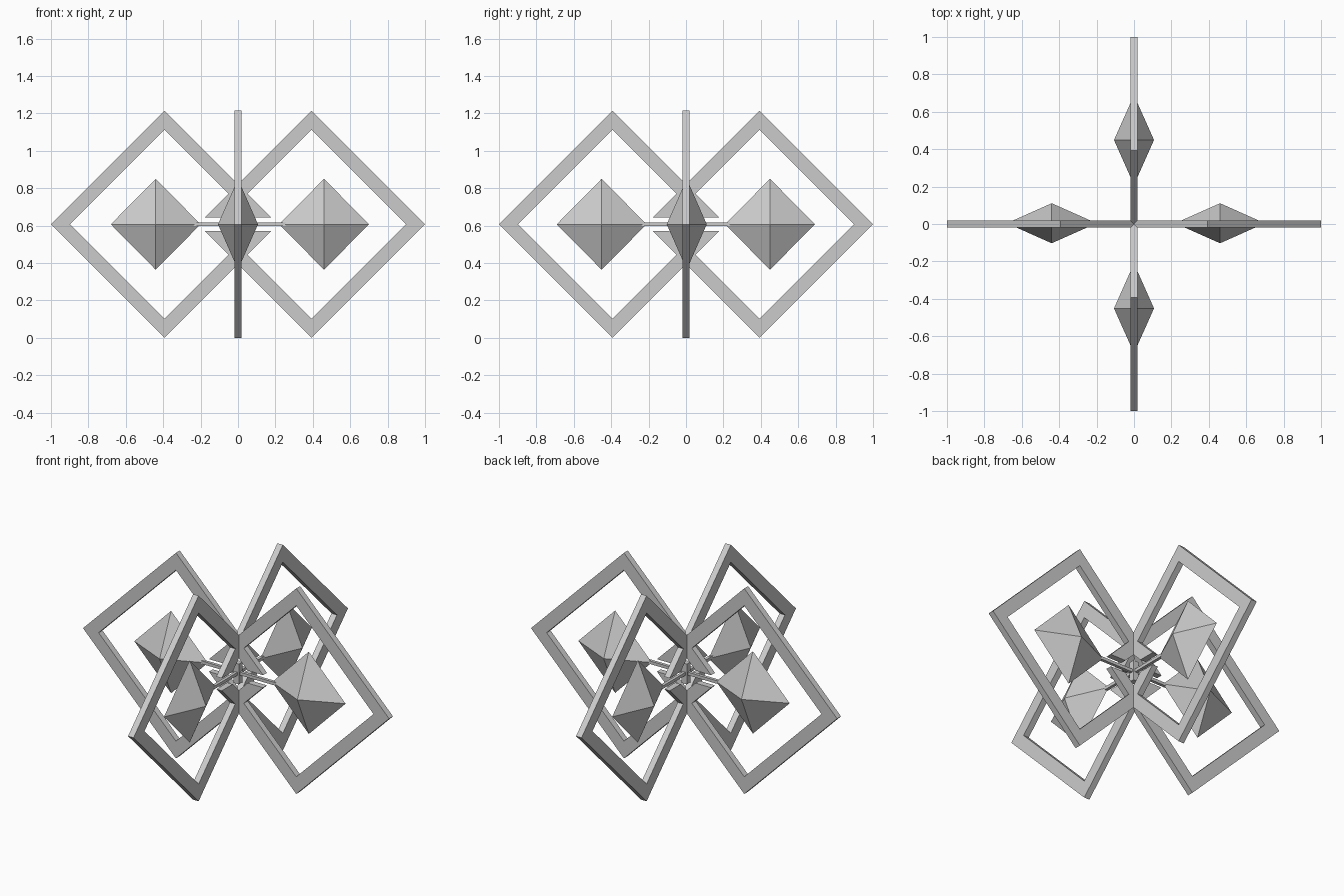
import bpy, bmesh, math
from mathutils import Matrix, Vector

if "Cube" in bpy.data.objects:
    bpy.data.objects.remove(bpy.data.objects["Cube"])

ZC = 0.607           # height of the shared centre
CR, RO, RI = 0.393, 0.607, 0.505   # frame centre offset, outer and inner half diagonals
CUT, HT = 0.037, 0.018             # half gap at inner corner, half thickness


def finish(name, bm, angle, offset=(0, 0)):
    bm.transform(Matrix.Translation((offset[0], offset[1], ZC)) @ Matrix.Rotation(angle, 4, 'Z'))
    bmesh.ops.recalc_face_normals(bm, faces=bm.faces)
    mesh = bpy.data.meshes.new(name)
    bm.to_mesh(mesh)
    bm.free()
    obj = bpy.data.objects.new(name, mesh)
    bpy.context.collection.objects.link(obj)


def box(bm, size, centre):
    bmesh.ops.create_cube(bm, size=1, matrix=Matrix.Translation(centre) @ Matrix.Diagonal((*size, 1)))


# diamond frame, open at its inner corner
def frame(name, angle):
    def path(r):
        return [(CR - r + CUT, CUT), (CR, r), (CR + r, 0), (CR, -r), (CR - r + CUT, -CUT)]
    bm = bmesh.new()
    outer, inner = ([bm.verts.new((x, -HT, z)) for x, z in path(r)] for r in (RO, RI))
    faces = [bm.faces.new((outer[i], outer[i + 1], inner[i + 1], inner[i])) for i in range(4)]
    ext = bmesh.ops.extrude_face_region(bm, geom=faces, use_keep_orig=True)
    top = [g for g in ext['geom'] if isinstance(g, bmesh.types.BMVert)]
    bmesh.ops.translate(bm, verts=top, vec=(0, 2 * HT, 0))
    finish(name, bm, angle)


# flattened eight-sided gem
def gem(name, angle, offset):
    bm = bmesh.new()
    ring = [bm.verts.new(p) for p in ((0.69, 0, 0), (0.45, 0.107, 0), (0.21, 0, 0), (0.45, -0.107, 0))]
    for z in (0.243, -0.243):
        tip = bm.verts.new((0.45, 0, z))
        for i in range(4):
            bm.faces.new((ring[i], ring[(i + 1) % 4], tip))
    finish(name, bm, angle, offset)


# thin rod from hub to gem
def rod(name, angle):
    bm = bmesh.new()
    box(bm, (0.25, 0.018, 0.018), (0.135, 0, 0))
    finish(name, bm, angle)


for i, side in enumerate(("right", "back", "left", "front")):
    a = i * math.pi / 2
    frame(f"{side}_frame", a)
    gem(f"{side}_gem", a, (0.01, 0.004) if i % 2 == 0 else (0, -0.001))
    rod(f"{side}_rod", a)

# small central hub
bm = bmesh.new()
box(bm, (0.036, 0.036, 0.12), (0, 0, 0))
finish("hub", bm, 0)
